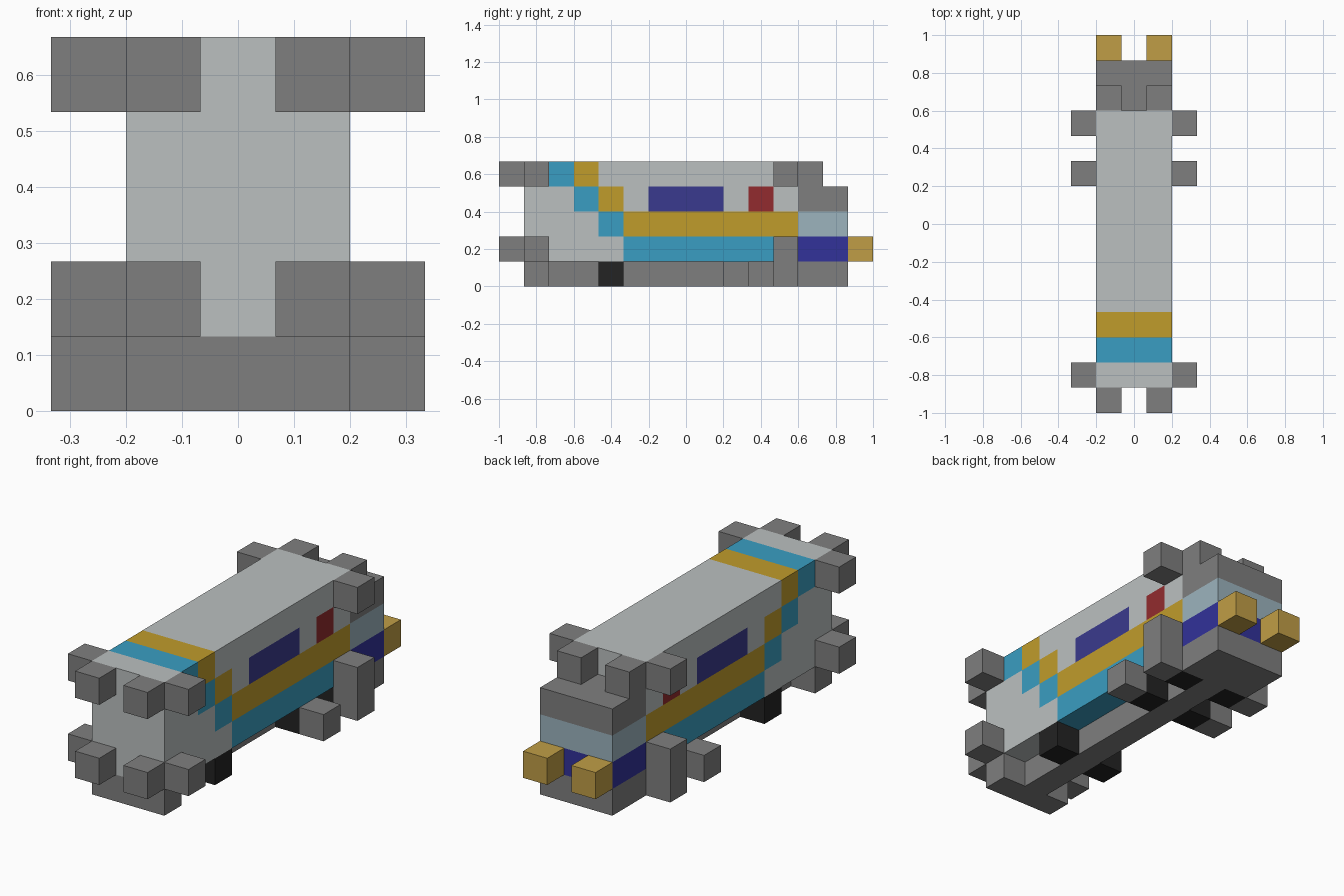
import bpy
import bmesh
from mathutils import Vector

U = 2 / 15  # edge of one block

cube = bpy.data.objects.get("Cube")
if cube:
    bpy.data.objects.remove(cube, do_unlink=True)


def material(name, hex_code):
    def linear(c):
        return c / 12.92 if c <= 0.04045 else ((c + 0.055) / 1.055) ** 2.4
    rgb = [linear(int(hex_code[i:i + 2], 16) / 255) for i in (0, 2, 4)]
    mat = bpy.data.materials.new(name)
    mat.use_nodes = True
    mat.diffuse_color = (*rgb, 1)
    bsdf = next(n for n in mat.node_tree.nodes if n.type == "BSDF_PRINCIPLED")
    bsdf.inputs["Base Color"].default_value = (*rgb, 1)
    bsdf.inputs["Roughness"].default_value = 0.8
    return mat


light = material("light_grey", "BBC0C0")
grey = material("mid_grey", "7F7F7F")
cyan = material("cyan_blue", "3A9EC2")
gold = material("stripe_gold", "C09C2B")
brass = material("engine_brass", "C09E46")
indigo = material("window_indigo", "3A3A8E")
navy = material("tail_navy", "32329A")
red = material("hatch_red", "922B2E")
pale = material("pale_blue", "9CB4BE")
black = material("wheel_black", "232323")


def block(name, mat, across, along, up):
    """Box from block ranges: across is centred, along starts at the front, up at the ground."""
    lo = Vector((across[0] * U, along[0] * U - 1, up[0] * U))
    hi = Vector((across[1] * U, along[1] * U - 1, up[1] * U))
    bm = bmesh.new()
    bmesh.ops.create_cube(bm, size=1)
    for v in bm.verts:
        v.co = (lo + hi) / 2 + Vector(a * b for a, b in zip(v.co, hi - lo))
    mesh = bpy.data.meshes.new(name)
    bm.to_mesh(mesh)
    bm.free()
    mesh.materials.append(mat)
    obj = bpy.data.objects.new(name, mesh)
    bpy.context.collection.objects.link(obj)
    return obj


def pair(name, mat, inner, along, up):
    """One-block-wide boxes mirrored on both sides."""
    block("left_" + name, mat, (inner, inner + 1), along, up)
    block("right_" + name, mat, (-inner - 1, -inner), along, up)


# Main hull, cut into a block grid and painted by column and row
WIDE = (-1.5, 1.5)
hull = block("hull", light, WIDE, (1, 12), (1, 5))
paints = [light, cyan, gold, indigo, red]
for mat in paints[1:]:
    hull.data.materials.append(mat)


def hull_paint(col, row):
    step = col - (6 - row)          # distance behind the slanted stripe
    if row == 1:
        return cyan if step >= 0 else light
    if step == 0:
        return cyan
    if step == 1 or (row == 2 and step > 1):
        return gold
    if row == 3 and 6 <= col <= 8:
        return indigo
    if row == 3 and col == 10:
        return red
    return light


bm = bmesh.new()
bm.from_mesh(hull.data)
cuts = [((0, i * U - 1, 0), (0, 1, 0)) for i in range(2, 12)]
cuts += [((0, 0, i * U), (0, 0, 1)) for i in range(2, 5)]
for point, normal in cuts:
    bmesh.ops.bisect_plane(bm, geom=bm.verts[:] + bm.edges[:] + bm.faces[:],
                           plane_co=point, plane_no=normal)
bm.normal_update()
for face in bm.faces:
    inside = face.calc_center_median() - face.normal * U * 0.4
    face.material_index = paints.index(
        hull_paint(int((inside.y + 1) / U), int(inside.z / U)))
bm.to_mesh(hull.data)
bm.free()

# Tail section in three layers
block("tail_lower", navy, WIDE, (12, 14), (1, 2))
block("tail_middle", pale, WIDE, (12, 14), (2, 3))
block("tail_upper", grey, WIDE, (12, 14), (3, 4))
pair("tail_top_knob", grey, 0.5, (12, 13), (4, 5))
pair("tail_engine", brass, 0.5, (14, 15), (1, 2))

# Underside keel with wide ends
block("keel_front", grey, WIDE, (1, 2), (0, 1))
block("keel_beam", grey, (-0.5, 0.5), (2, 12), (0, 1))
block("keel_back", grey, WIDE, (12, 14), (0, 1))

# Wheels between keel and sides
for name, col in (("front", 4), ("middle", 9), ("back", 11)):
    pair(name + "_wheel", black, 0.5, (col, col + 1), (0, 1))

# Knobs around the nose
for name, row in (("lower", 1), ("upper", 4)):
    pair(name + "_nose_knob", grey, 0.5, (0, 1), (row, row + 1))
    pair(name + "_nose_side_knob", grey, 1.5, (1, 2), (row, row + 1))

# Side knobs toward the back
pair("middle_side_knob", grey, 1.5, (9, 10), (0, 1))
pair("back_side_post", grey, 1.5, (11, 12), (0, 2))
pair("back_upper_side_knob", grey, 1.5, (11, 12), (4, 5))
